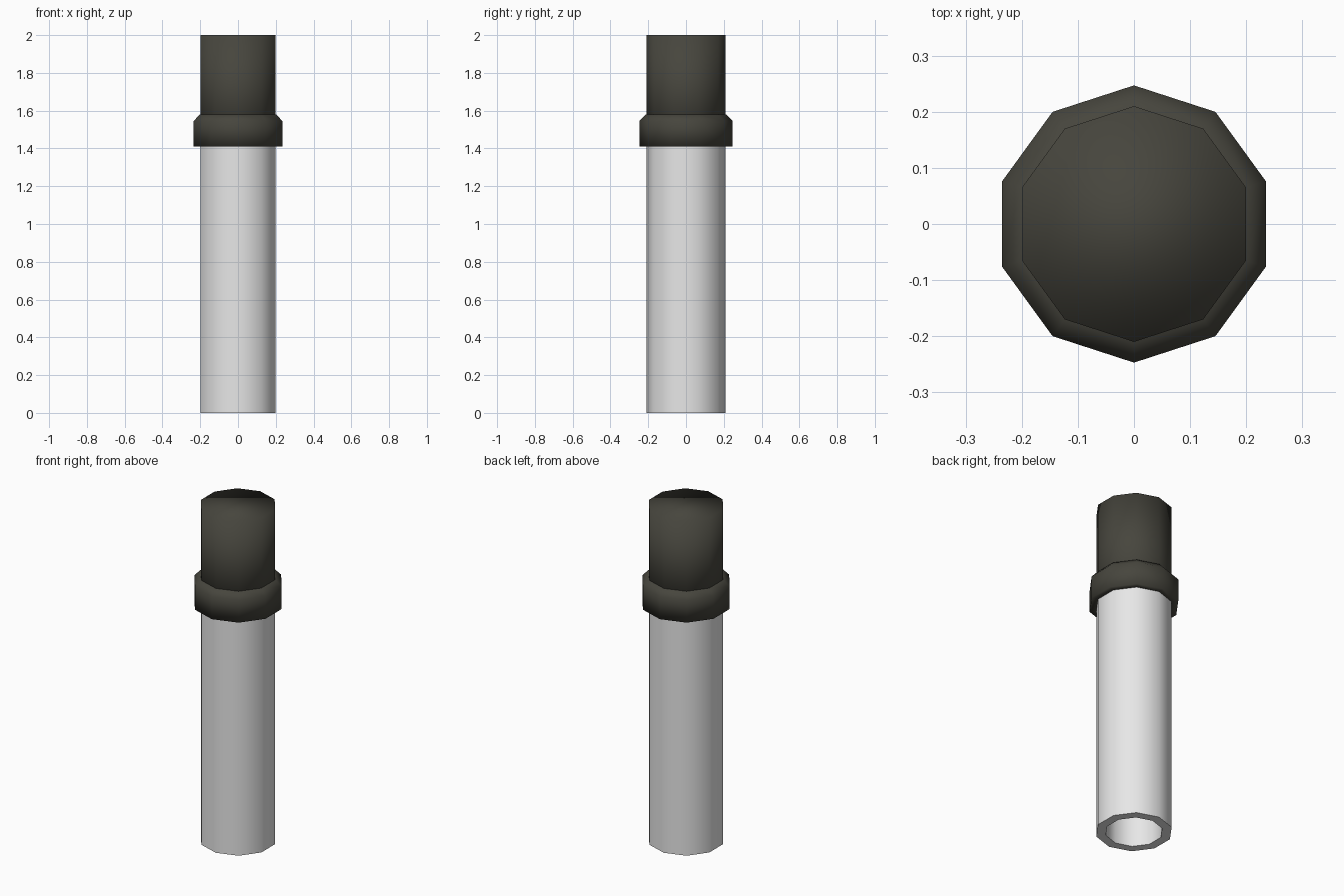
import bpy, bmesh, math

if "Cube" in bpy.data.objects:
    bpy.data.objects.remove(bpy.data.objects["Cube"])

SIDES = 10


def material(name, rgb):
    m = bpy.data.materials.new(name)
    m.diffuse_color = (*rgb, 1)
    m.use_nodes = True
    m.node_tree.nodes["Principled BSDF"].inputs["Base Color"].default_value = m.diffuse_color
    return m


def lathe(name, profile, mat, smooth_angle=None):
    """Spin (radius, z) points into a ten-sided solid; radius 0 is never used, open ends get a cap."""
    bm = bmesh.new()
    rings = []
    for r, z in profile:
        rings.append([bm.verts.new((r * math.sin(2 * math.pi * i / SIDES),
                                    r * math.cos(2 * math.pi * i / SIDES), z))
                      for i in range(SIDES)])
    for a, b in zip(rings, rings[1:]):
        for i in range(SIDES):
            j = (i + 1) % SIDES
            bm.faces.new((a[i], a[j], b[j], b[i]))
    bm.faces.new(rings[0])
    bm.faces.new(rings[-1])
    bmesh.ops.recalc_face_normals(bm, faces=bm.faces)
    for f in bm.faces:
        f.smooth = True
    me = bpy.data.meshes.new(name)
    bm.to_mesh(me)
    bm.free()
    me.materials.append(mat)
    ob = bpy.data.objects.new(name, me)
    bpy.context.collection.objects.link(ob)
    if smooth_angle:
        bpy.ops.object.select_all(action='DESELECT')
        ob.select_set(True)
        bpy.context.view_layer.objects.active = ob
        bpy.ops.object.shade_smooth_by_angle(angle=math.radians(smooth_angle))
    return ob


dark = material("dark olive grey", (0.062, 0.060, 0.047))
pale = material("pale grey", (0.8, 0.8, 0.8))

# Pale tube with a bore in its lower end
lathe("tube", [(0.21, 1.42), (0.21, 0), (0.157, 0), (0.157, 1.40)], pale, 50)

# Dark capped upper barrel, softly shaded across the rim
lathe("upper_barrel", [(0.21, 1.42), (0.21, 2.0)], dark)

# Dark collar with a chamfered top
lathe("collar", [(0.213, 1.41), (0.247, 1.41), (0.247, 1.545), (0.213, 1.58)], dark)
